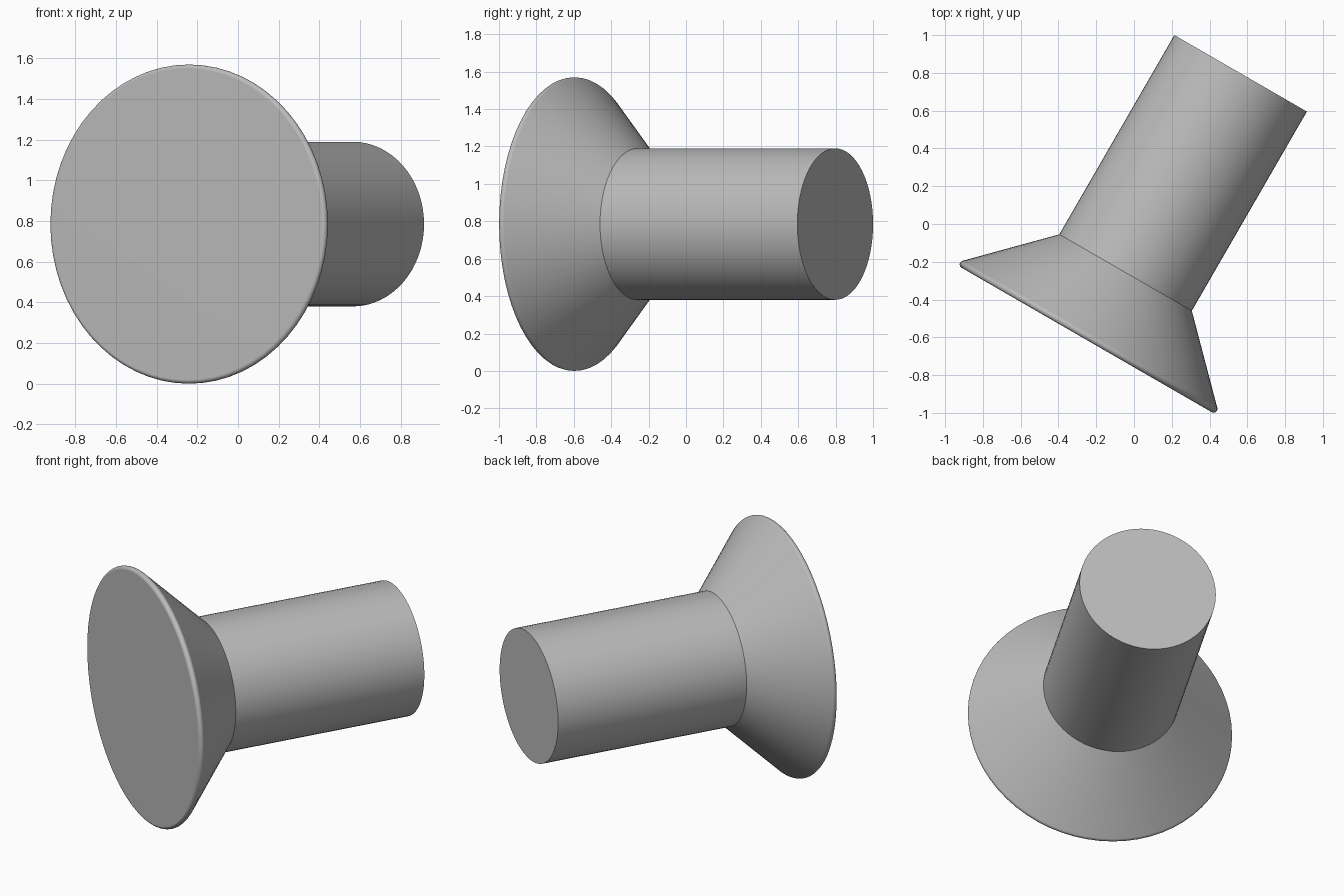
import bpy, bmesh
from math import radians, pi, sin, cos
from mathutils import Matrix, Vector

cube = bpy.data.objects.get("Cube")
if cube:
    bpy.data.objects.remove(cube, do_unlink=True)

SIDES = 64
HEIGHT = 0.785                     # height of the axis above the ground
SHAFT_R, NECK, END = 0.405, -0.245, 0.973
RIM_R, RIM_C, RIM_Z = 0.02, 0.765, -0.637

steel = bpy.data.materials.new("plain_grey")
steel.use_nodes = True
GREY = (0.5, 0.5, 0.5, 1)
steel.diffuse_color = GREY
steel.node_tree.nodes["Principled BSDF"].inputs["Base Color"].default_value = GREY

# Axis lies level and points backwards, turned to the left
across = Vector((cos(radians(30)), -sin(radians(30)), 0)) * 0.09
PLACE = (Matrix.Translation(across + Vector((0, 0, HEIGHT)))
         @ Matrix.Rotation(radians(-30), 4, 'Z')
         @ Matrix.Rotation(radians(-90), 4, 'X'))


def lathe(name, profile):
    """Revolve (radius, position along axis) points into a smooth object."""
    bm = bmesh.new()
    verts = [bm.verts.new((r, 0, z)) for r, z in profile]
    edges = [bm.edges.new(pair) for pair in zip(verts, verts[1:])]
    bmesh.ops.spin(bm, geom=verts + edges, cent=(0, 0, 0), axis=(0, 0, 1),
                   angle=2 * pi, steps=SIDES)
    bmesh.ops.remove_doubles(bm, verts=bm.verts, dist=0.0001)
    bmesh.ops.recalc_face_normals(bm, faces=bm.faces)
    # Make sure the surface faces outwards
    side = max(bm.faces, key=lambda f: f.calc_center_median().xy.length)
    if side.normal.xy.dot(side.calc_center_median().xy) < 0:
        bmesh.ops.reverse_faces(bm, faces=bm.faces)
    bm.transform(PLACE)
    mesh = bpy.data.meshes.new(name)
    bm.to_mesh(mesh)
    bm.free()
    mesh.materials.append(steel)
    obj = bpy.data.objects.new(name, mesh)
    bpy.context.collection.objects.link(obj)
    bpy.ops.object.select_all(action='DESELECT')
    obj.select_set(True)
    bpy.context.view_layer.objects.active = obj
    bpy.ops.object.shade_smooth_by_angle(angle=radians(30))
    # Keep the flat end and the cone free of shading from the rounded rim
    weighted = obj.modifiers.new("weighted_normals", 'WEIGHTED_NORMAL')
    weighted.keep_sharp = True
    return obj


# Conical head: flat front, rounded rim, slope up to the neck
rim = [(RIM_C + RIM_R * cos(radians(a)), RIM_Z + RIM_R * sin(radians(a)))
       for a in (-90 + 135 * i / 8 for i in range(9))]
lathe("countersunk_head", [(0, RIM_Z - RIM_R)] + rim + [(SHAFT_R, NECK)])

# Cylindrical shaft with a flat end
lathe("shaft", [(SHAFT_R, NECK), (SHAFT_R, END), (0, END)])
